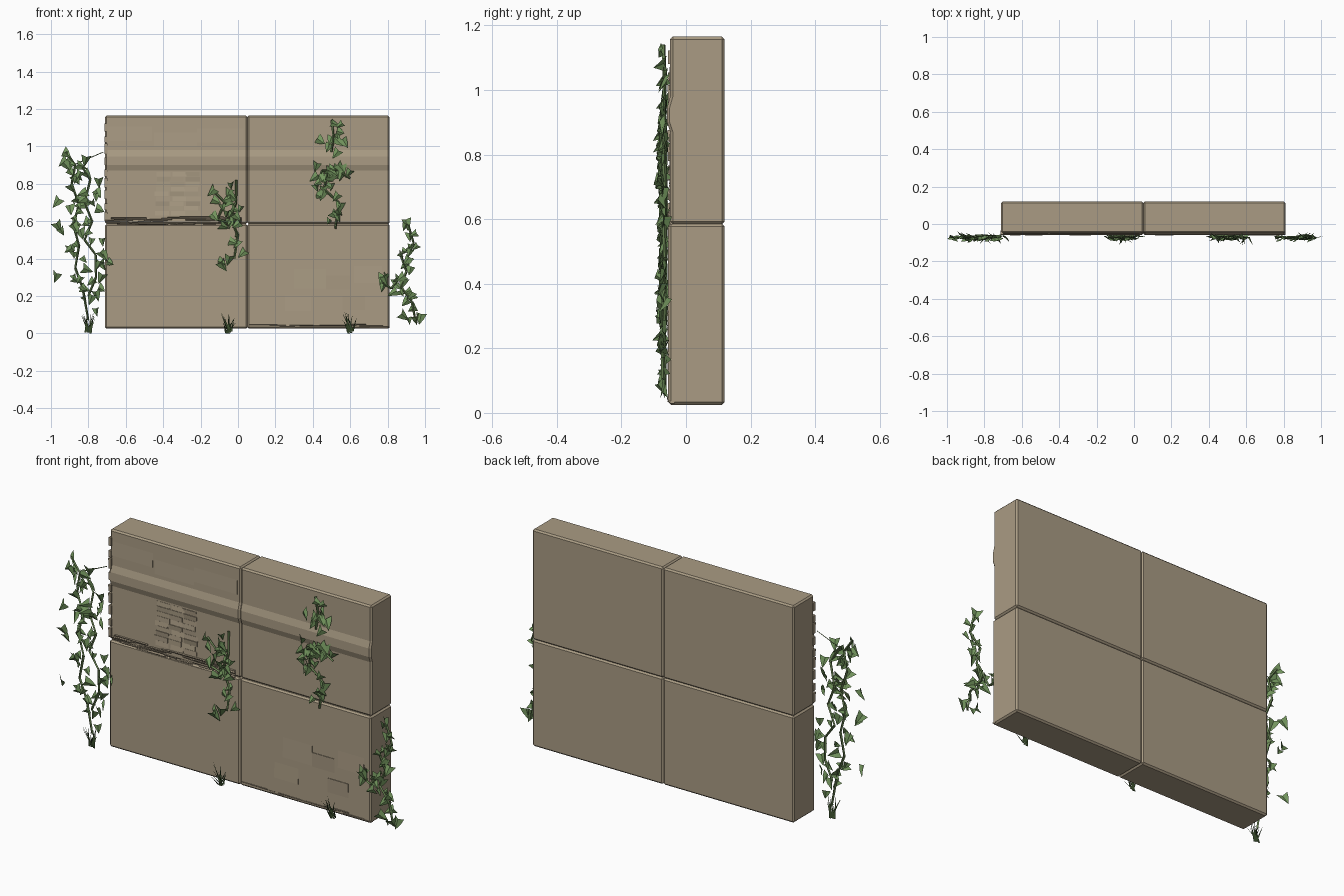
import bpy, bmesh, math, random
from mathutils import Vector, Matrix, Euler

random.seed(7)
cube = bpy.data.objects.get("Cube")
if cube:
    bpy.data.objects.remove(cube, do_unlink=True)


def material(name, rgb):
    mat = bpy.data.materials.new(name)
    mat.use_nodes = True
    mat.diffuse_color = (*rgb, 1)
    mat.node_tree.nodes["Principled BSDF"].inputs["Base Color"].default_value = (*rgb, 1)
    return mat


STONE = material("tan stone", (0.40, 0.33, 0.23))
LEAF = material("leaf green", (0.17, 0.30, 0.11))
STEM = material("stem green", (0.13, 0.21, 0.08))
GRASS = material("dark grass", (0.05, 0.09, 0.03))


def finish(name, bm, mat, solid=True):
    if solid:
        bmesh.ops.recalc_face_normals(bm, faces=bm.faces[:])
    mesh = bpy.data.meshes.new(name)
    bm.to_mesh(mesh)
    bm.free()
    mesh.materials.append(mat)
    obj = bpy.data.objects.new(name, mesh)
    bpy.context.collection.objects.link(obj)
    return obj


def extrude_profile(bm, profile, x0, x1):
    """Sweep a (y, z) outline from x0 to x1."""
    face = bm.faces.new([bm.verts.new((x0, y, z)) for y, z in profile])
    ext = bmesh.ops.extrude_face_region(bm, geom=[face])
    verts = [g for g in ext["geom"] if isinstance(g, bmesh.types.BMVert)]
    bmesh.ops.translate(bm, verts=verts, vec=(x1 - x0, 0, 0))


# Wall extents and the joints between its four blocks
LEFT, RIGHT, BACK, FRONT = -0.71, 0.81, 0.12, -0.055
BASE, TOP, JOINT_X, JOINT_Z = 0.025, 1.165, 0.05, 0.585
FACE = FRONT + 0.006

lower = [(BACK, BASE), (BACK, JOINT_Z), (FRONT, JOINT_Z), (FRONT, BASE)]
# Upper outline carries the horizontal moulding
upper = [(BACK, JOINT_Z), (BACK, TOP), (FACE, TOP), (FACE, 0.98),
         (FRONT - 0.004, 0.945), (FRONT - 0.004, 0.90),
         (FACE, 0.87), (FACE, JOINT_Z)]

for level, profile in (("lower", lower), ("upper", upper)):
    for side, x0, x1 in (("right", LEFT, JOINT_X), ("left", JOINT_X, RIGHT)):
        bm = bmesh.new()
        extrude_profile(bm, profile, x0, x1)
        block = finish(f"{level}_{side}_block", bm, STONE)
        bevel = block.modifiers.new("worn edges", "BEVEL")
        bevel.width = 0.008
        bevel.segments = 1
        bevel.limit_method = "ANGLE"
        bevel.angle_limit = math.radians(40)


def chip(bm, x0, x1, z0, z1, y_low, y_high):
    """Shallow slab whose front face leans between two depths."""
    inner = FRONT + 0.02
    extrude_profile(bm, [(inner, z0), (inner, z1), (y_high, z1), (y_low, z0)], x0, x1)


# Worn brick courses showing through the upper face
bm = bmesh.new()
for row in range(9):
    z = 0.63 + row * 0.026
    for col in range(3):
        x = -0.45 + col * 0.08 + random.uniform(0, 0.02)
        lean = random.uniform(-0.002, 0.002)
        chip(bm, x, x + 0.075, z, z + 0.024, FACE - 0.002 + lean, FACE - 0.002 - lean)
for x, z, w in ((-0.45, 1.0, 0.23), (-0.22, 1.02, 0.25), (-0.70, 1.03, 0.24)):
    chip(bm, x, x + w, z, z + 0.1, FACE - 0.003, FACE + 0.001)
finish("worn_upper_bricks", bm, STONE)

# Faintly uneven patches on the lower face
bm = bmesh.new()
for x, z, w, h in ((0.30, 0.24, 0.17, 0.14), (0.47, 0.21, 0.13, 0.1),
                   (0.56, 0.10, 0.12, 0.1), (0.62, 0.27, 0.15, 0.12),
                   (0.25, 0.12, 0.14, 0.11)):
    lean = random.choice((-0.002, 0.002))
    chip(bm, x, x + w, z, z + h, FRONT - 0.001 + lean, FRONT - 0.001 - lean)
finish("worn_lower_patches", bm, STONE)


# Broken ledges: overlapping splinters along a crack
def ledge(name, x_start, x_end, z, height, count):
    bm = bmesh.new()
    for i in range(count):
        x = x_start + (x_end - x_start) * i / count
        w = min(random.uniform(0.05, 0.13), x_end - x)
        low = z + random.uniform(0, height)
        chip(bm, x, x + w, low, low + random.uniform(0.006, 0.014),
             FRONT + 0.008, FRONT - random.uniform(0.001, 0.006))
    finish(name, bm, STONE)


ledge("broken_middle_ledge", LEFT, 0.02, 0.57, 0.042, 46)
ledge("broken_bottom_ledge", 0.06, RIGHT, 0.028, 0.012, 14)

# Chipped right-hand edge
bm = bmesh.new()
for i in range(9):
    z = 0.6 + i * 0.06
    chip(bm, LEFT - 0.004, LEFT + 0.012, z, z + random.uniform(0.03, 0.055),
         FRONT, FRONT - random.uniform(0, 0.003))
finish("chipped_edge", bm, STONE)


# Ivy helpers
def tube(bm, a, b, radius):
    axis = b - a
    place = Matrix.Translation((a + b) / 2) @ axis.to_track_quat("Z", "Y").to_matrix().to_4x4()
    bmesh.ops.create_cone(bm, cap_ends=True, segments=4, radius1=radius,
                          radius2=radius * 0.8, depth=axis.length, matrix=place)


HALF_LEAF = [(0.48, 0.12), (0.30, -0.40)]


def leaf(bm, centre, size):
    turn = Euler((random.uniform(-0.5, 0.5), random.uniform(-1.3, 1.3),
                  random.uniform(-0.6, 0.6))).to_matrix()

    def point(x, z, fold=0):
        return bm.verts.new(centre + turn @ Vector((x, fold, z + 0.4)) * size)

    stalk, tip = point(0, 0), point(0, -1)
    for sign in (-1, 1):
        ring = [stalk] + [point(sign * x, z, 0.15) for x, z in HALF_LEAF] + [tip]
        bm.faces.new(ring if sign < 0 else ring[::-1])


def ivy(name, stems, leaves, spread, extra=()):
    stem_bm, leaf_bm = bmesh.new(), bmesh.new()
    spots = []
    for path in stems:
        pts = [Vector((x, random.uniform(-0.072, -0.062), z)) for x, z in path]
        for a, b in zip(pts, pts[1:]):
            tube(stem_bm, a, b, 0.007)
            spots.append((a, b))
    for i in range(leaves):
        a, b = spots[i % len(spots)]
        p = a.lerp(b, random.random())
        p.x += random.uniform(-spread, spread)
        p.z += random.uniform(-0.03, 0.03)
        p.x = max(-0.96, min(0.96, p.x))
        p.z = max(0.05, p.z)
        p.y = random.uniform(-0.085, -0.068)
        leaf(leaf_bm, p, random.uniform(0.038, 0.062))
    for x, z in extra:
        leaf(leaf_bm, Vector((x, -0.075, z)), 0.06)
    finish(name + "_stems", stem_bm, STEM)
    finish(name + "_leaves", leaf_bm, LEAF, solid=False)


ivy("right_side_ivy", [
    [(-0.92, 0.97), (-0.87, 0.90), (-0.89, 0.80), (-0.85, 0.69), (-0.88, 0.58),
     (-0.85, 0.47), (-0.87, 0.35), (-0.83, 0.24), (-0.80, 0.07)],
    [(-0.85, 0.92), (-0.79, 0.82), (-0.82, 0.70), (-0.78, 0.60), (-0.82, 0.50),
     (-0.76, 0.42), (-0.76, 0.30), (-0.80, 0.20)]],
    62, 0.075, [(-0.975, 0.30), (-0.96, 0.57), (-0.97, 0.70), (-0.75, 0.75)])

ivy("middle_ivy", [
    [(-0.01, 0.82), (-0.01, 0.70), (-0.04, 0.62), (0.0, 0.52), (-0.02, 0.40)],
    [(-0.13, 0.76), (-0.07, 0.70), (-0.11, 0.61), (-0.02, 0.58)]],
    26, 0.045, [(-0.08, 0.36), (-0.05, 0.39), (-0.09, 0.38)])

ivy("upper_ivy", [[(0.50, 1.14), (0.51, 1.06), (0.50, 0.97)]],
    8, 0.05, [(0.44, 1.03), (0.57, 1.02)])

ivy("centre_left_ivy", [
    [(0.42, 0.78), (0.45, 0.87), (0.53, 0.87), (0.60, 0.83)],
    [(0.48, 0.87), (0.46, 0.77), (0.54, 0.70), (0.52, 0.56)]],
    30, 0.045)

ivy("left_side_ivy", [
    [(0.91, 0.58), (0.94, 0.48), (0.87, 0.42), (0.90, 0.33), (0.87, 0.25),
     (0.93, 0.17), (0.95, 0.06)],
    [(0.76, 0.28), (0.82, 0.24), (0.88, 0.32)]],
    30, 0.04, [(0.975, 0.08), (0.89, 0.09), (0.77, 0.29)])

# Stray twig reaching the wall
bm = bmesh.new()
tube(bm, Vector((-0.88, -0.066, 0.90)), Vector((-0.72, -0.06, 0.97)), 0.0025)
finish("stray_twig", bm, STEM)

# Grass tufts: narrow blades leaning forward
for name, x in (("right", -0.80), ("middle", -0.05), ("left", 0.60)):
    bm = bmesh.new()
    for i in range(11):
        root = Vector((x + random.uniform(-0.015, 0.015), -0.07, random.uniform(0, 0.015)))
        tip = Vector((x + random.uniform(-0.045, 0.045), random.uniform(-0.12, -0.07),
                      random.uniform(0.06, 0.12)))
        side = Vector((0.006, 0, 0))
        bm.faces.new([bm.verts.new(p) for p in (root - side, root + side, tip)])
    finish(name + "_grass_tuft", bm, GRASS, solid=False)
